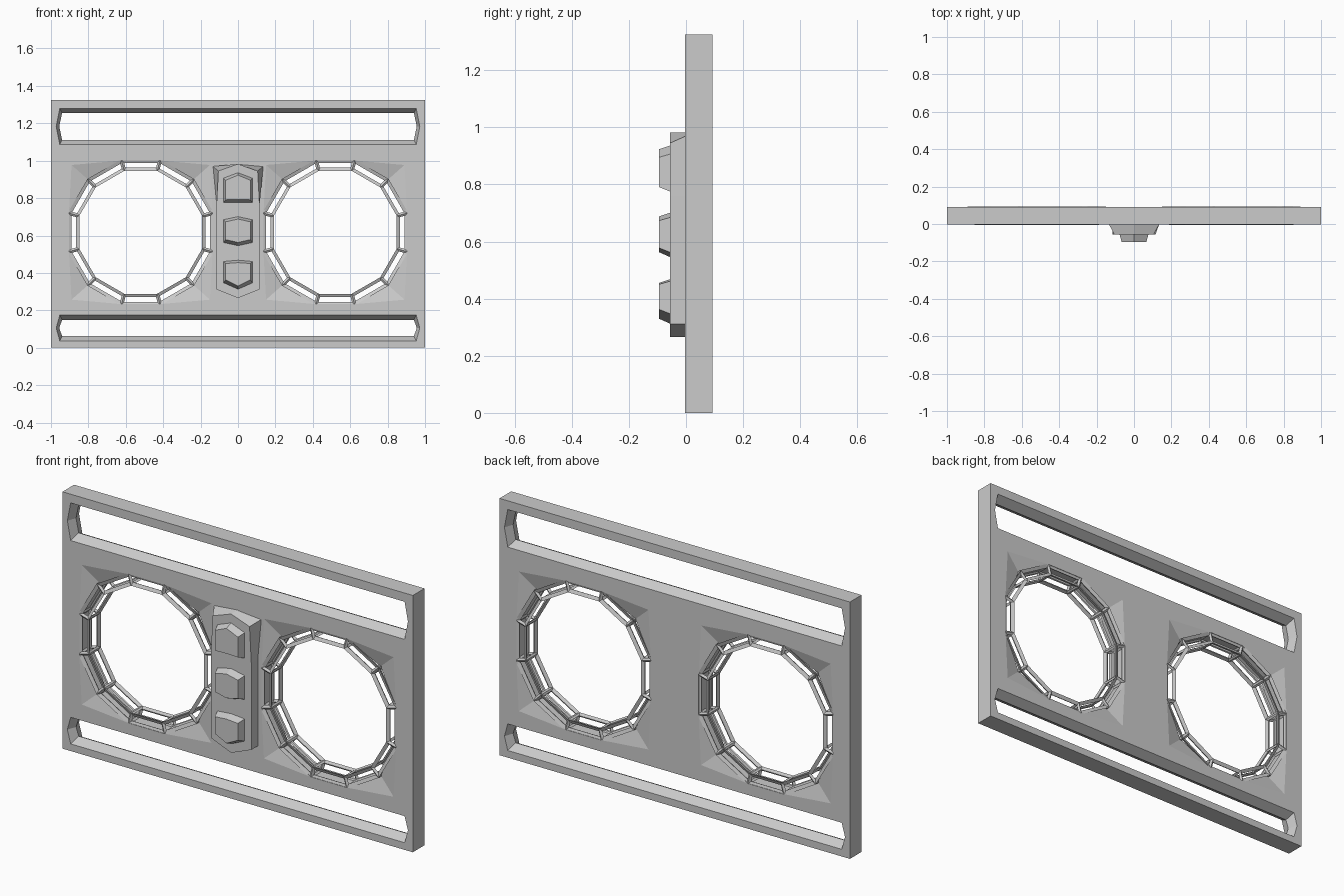
import bpy, bmesh
from math import cos, sin, pi, radians

if "Cube" in bpy.data.objects:
    bpy.data.objects.remove(bpy.data.objects["Cube"])

FRONT, BACK = -0.003, 0.092
MID = (FRONT + BACK) / 2
CX, CZ, HOLE = 0.52, 0.617, 0.384     # round opening centre and apothem


def finish(bm, name):
    bmesh.ops.recalc_face_normals(bm, faces=bm.faces)
    me = bpy.data.meshes.new(name)
    bm.to_mesh(me)
    bm.free()
    ob = bpy.data.objects.new(name, me)
    bpy.context.collection.objects.link(ob)
    return ob


def loop(bm, pts, y):
    return [bm.verts.new((x, y, z)) for x, z in pts]


def edges(bm, vs):
    out = []
    for a, b in zip(vs, vs[1:] + vs[:1]):
        out.append(bm.edges.get((a, b)) or bm.edges.new((a, b)))
    return out


def bridge(bm, a, b):
    n = len(a)
    for i in range(n):
        j = (i + 1) % n
        bm.faces.new((a[i], a[j], b[j], b[i]))


def symmetric(right):
    """Close a half outline (top centre to bottom centre) by mirroring in x."""
    return right + [(-x, z) for x, z in reversed(right) if x > 0]


def slot(z0, z1, d):
    zm = (z0 + z1) / 2
    a, b = 0.953 - d * 0.5, 0.972 - d * 0.65
    return [(-a, z1 - d), (a, z1 - d), (b, zm), (a, z0 + d), (-a, z0 + d), (-b, zm)]


# Panel with two slots and two twelve-sided openings
bm = bmesh.new()
sides = []
for y, s in ((FRONT, 1), (BACK, -1)):
    rect = loop(bm, [(-1, 0), (1, 0), (1, 1.325), (-1, 1.325)], y)
    slots = [loop(bm, slot(*z, 0), y) for z in ((1.086, 1.28), (0.037, 0.174))]
    fill = edges(bm, rect)
    for sl in slots:
        fill += edges(bm, sl)
    rings = []
    for cx in (-CX, CX):
        r = HOLE / cos(pi / 12)
        ring, outer = [], []
        for k in range(12):
            a = radians(15 + 30 * k)
            dip = 0.022 * s if k % 3 == 1 else 0
            v = bm.verts.new((cx + r * cos(a), y + dip, CZ + r * sin(a)))
            ring.append(v)
            if dip:
                v = bm.verts.new((cx + 0.37 * (1 if cos(a) > 0 else -1), y,
                                  CZ + 0.36 * (1 if sin(a) > 0 else -1)))
            outer.append(v)
        fill += edges(bm, outer)
        for k in (1, 4, 7, 10):        # sunken corner facets
            bm.faces.new((outer[k], ring[k - 1], ring[k]))
            bm.faces.new((outer[k], ring[k], ring[(k + 1) % 12]))
        rings.append(ring)
    bmesh.ops.triangle_fill(bm, edges=fill, use_beauty=True, use_dissolve=False,
                            normal=(0, -s, 0))
    sides.append((rect, slots, rings))
(fr, fs, fh), (br, bs, bh) = sides
bridge(bm, fr, br)
for a, b in zip(fh, bh):
    bridge(bm, a, b)
for a, b, z in zip(fs, bs, ((1.086, 1.28), (0.037, 0.174))):
    m = loop(bm, slot(*z, 0.025), MID)  # slot walls narrow towards the middle
    bridge(bm, a, m)
    bridge(bm, m, b)
finish(bm, "panel")

# Open-frame rings lining the round openings
for side, cx in (("left", -CX), ("right", CX)):
    bm = bmesh.new()
    loops = []
    for apo, y in ((0.335, 0.004), (0.382, 0.004), (0.382, 0.085), (0.335, 0.085)):
        r = apo / cos(pi / 12)
        angs = [radians(15 + 30 * k) for k in range(12)]
        loops.append(loop(bm, [(cx + r * cos(a), CZ + r * sin(a)) for a in angs], y))
    for a, b in zip(loops, loops[1:] + loops[:1]):
        bridge(bm, a, b)
    ob = finish(bm, side + "_ring_frame")
    w = ob.modifiers.new("bars", 'WIREFRAME')
    w.thickness = 0.021
    w.offset = 0
    w.use_even_offset = True
    w.use_replace = True


def block(name, base, top, y0, y1):
    bm = bmesh.new()
    a, b = loop(bm, symmetric(base), y0), loop(bm, symmetric(top), y1)
    bridge(bm, a, b)
    bm.faces.new(a)
    bm.faces.new(b)
    return finish(bm, name)


# Raised centre console
tail = [(0.115, 0.76), (0.115, 0.312), (0, 0.266)]
block("console", [(0, 0.982), (0.135, 0.97)] + tail,
      [(0, 0.982), (0.105, 0.945)] + tail, 0.0, -0.056)

# Buttons: top centre, top side, bottom side, bottom centre heights
for i, (tc, ts, bs_, bc) in enumerate(((0.938, 0.908, 0.773, 0.773),
                                       (0.703, 0.686, 0.56, 0.543),
                                       (0.47, 0.463, 0.345, 0.31))):
    block("button_%d" % (i + 1),
          [(0, tc), (0.079, ts), (0.079, bs_), (0, bc)],
          [(0, tc - 0.015), (0.066, ts - 0.013), (0.066, bs_ + 0.018), (0, bc + 0.02)],
          -0.05, -0.095)
